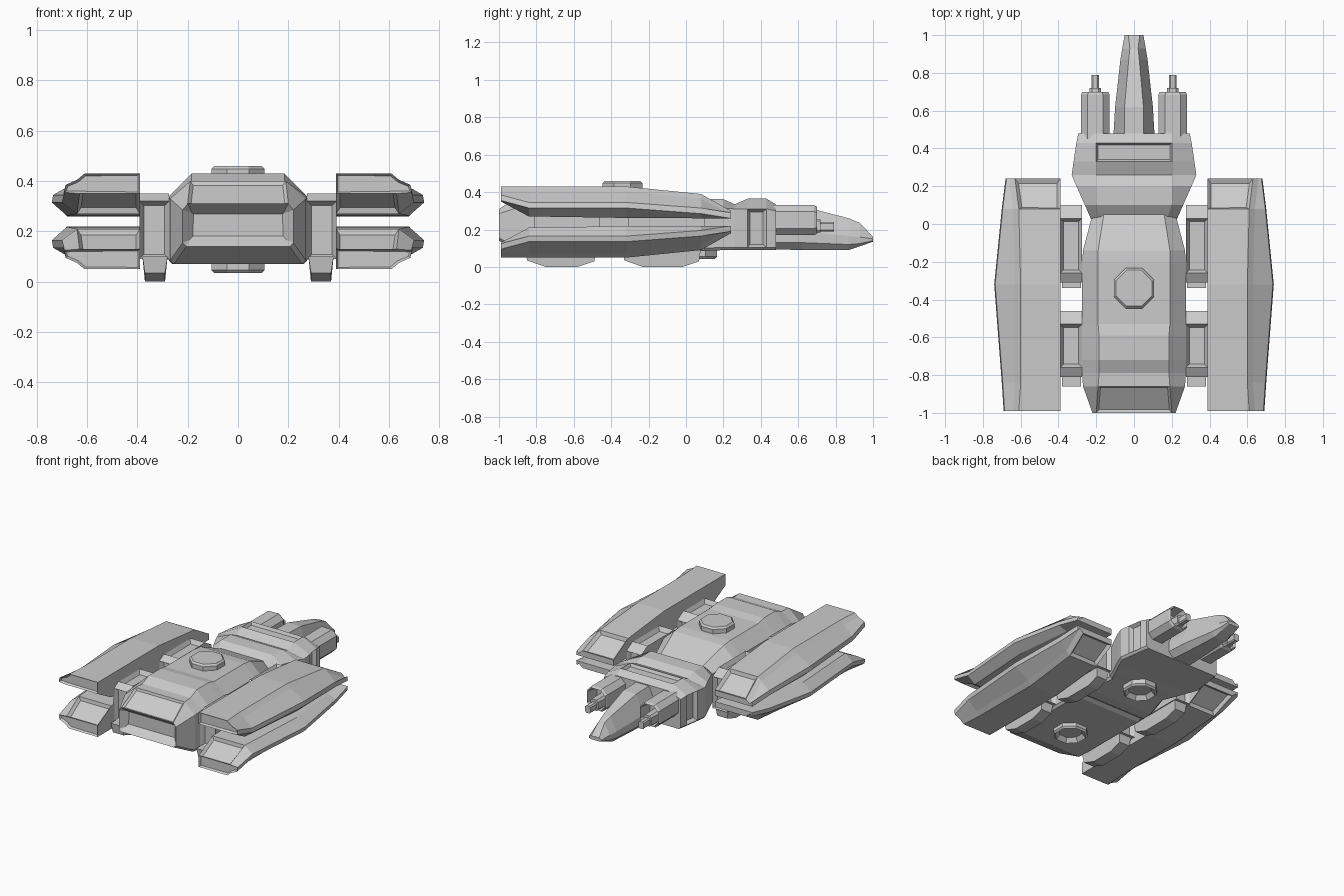
import bpy, bmesh, math
from mathutils import Matrix, Vector

if "Cube" in bpy.data.objects:
    bpy.data.objects.remove(bpy.data.objects["Cube"])


def finish(name, bm, mirror="", loc=(0, 0, 0)):
    me = bpy.data.meshes.new(name)
    bm.to_mesh(me)
    bm.free()
    ob = bpy.data.objects.new(name, me)
    bpy.context.collection.objects.link(ob)
    ob.location = loc
    if mirror:
        m = ob.modifiers.new("mirror", "MIRROR")
        m.use_axis = ["X" in mirror, "Y" in mirror, "Z" in mirror]
        m.use_mirror_merge = False
    return ob


def loft(sections):
    """Skin closed (x, z) loops placed along y."""
    bm = bmesh.new()
    rings = [[bm.verts.new((x, y, z)) for x, z in pts] for y, pts in sections]
    for a, b in zip(rings, rings[1:]):
        n = len(a)
        for i in range(n):
            bm.faces.new((a[i], a[(i + 1) % n], b[(i + 1) % n], b[i]))
    bm.faces.new(rings[0])
    bm.faces.new(rings[-1])
    bmesh.ops.recalc_face_normals(bm, faces=bm.faces[:])
    return bm


def sym(sections):
    """Complete half loops (right side, top to bottom) to both sides."""
    return [(y, h + [(-x, z) for x, z in reversed(h)]) for y, h in sections]


def prism(profile, x0, x1, taper=0.0):
    """Extrude a (y, z) side profile from x0 to x1."""
    bm = bmesh.new()
    a = [bm.verts.new((x0, y, z)) for y, z in profile]
    b = [bm.verts.new((x1, y, z)) for y, z in profile]
    n = len(a)
    for i in range(n):
        bm.faces.new((a[i], a[(i + 1) % n], b[(i + 1) % n], b[i]))
    bm.faces.new(a)
    bm.faces.new(b)
    bmesh.ops.recalc_face_normals(bm, faces=bm.faces[:])
    return bm


def panel(bm, direction, point, thick, depth):
    """Recess the face that looks along direction and lies nearest point."""
    bm.normal_update()
    d, p = Vector(direction).normalized(), Vector(point)
    faces = [f for f in bm.faces if f.normal.dot(d) > 0.6]
    f = min(faces, key=lambda f: (f.calc_center_median() - p).length)
    bmesh.ops.inset_individual(bm, faces=[f], thickness=thick, depth=0)
    bmesh.ops.translate(bm, verts=f.verts[:], vec=f.normal * -depth)


# main hull
def hull(y, tx, tz, sx, sz, bz):
    return (y, [(tx, tz), (sx, sz), (sx, bz + 0.015), (sx - 0.015, bz)])


bm = loft(sym([
    hull(-1.0, 0.2, 0.31, 0.22, 0.285, 0.14),
    hull(-0.86, 0.19, 0.40, 0.27, 0.33, 0.07),
    hull(-0.79, 0.185, 0.40, 0.275, 0.34, 0.07),
    hull(-0.72, 0.185, 0.43, 0.275, 0.34, 0.07),
    hull(-0.59, 0.185, 0.43, 0.275, 0.34, 0.07),
    hull(-0.53, 0.19, 0.418, 0.275, 0.34, 0.07),
    hull(-0.27, 0.19, 0.418, 0.275, 0.34, 0.07),
    hull(-0.24, 0.19, 0.418, 0.275, 0.34, 0.085),
    hull(-0.21, 0.19, 0.418, 0.275, 0.34, 0.07),
    hull(-0.14, 0.19, 0.41, 0.27, 0.34, 0.07),
    hull(0.05, 0.16, 0.33, 0.22, 0.28, 0.085)]))
panel(bm, (0, -1, 0), (0, -1, 0.22), 0.045, 0.05)
panel(bm, (0, -1, 1), (0, -0.93, 0.36), 0.018, 0.012)
finish("main_hull", bm)

# forward hull block with raised bands
bm = loft(sym([
    hull(0.02, 0.17, 0.31, 0.225, 0.28, 0.085),
    hull(0.10, 0.2, 0.362, 0.26, 0.31, 0.085),
    hull(0.20, 0.2, 0.362, 0.305, 0.315, 0.09),
    hull(0.26, 0.2, 0.335, 0.33, 0.31, 0.09),
    hull(0.33, 0.2, 0.365, 0.32, 0.31, 0.09),
    hull(0.43, 0.2, 0.365, 0.305, 0.31, 0.09),
    hull(0.48, 0.2, 0.335, 0.295, 0.30, 0.09)]))
panel(bm, (0, 0, 1), (0, 0.38, 0.365), 0.015, 0.02)
for s in (-1, 1):
    panel(bm, (s, 0, 0), (s * 0.31, 0.38, 0.2), 0.022, 0.025)
finish("forward_hull", bm)

# nose
finish("nose", loft(sym([
    (0.45, [(0.05, 0.33), (0.11, 0.20), (0.11, 0.13), (0.07, 0.095)]),
    (0.62, [(0.05, 0.325), (0.10, 0.19), (0.10, 0.13), (0.06, 0.09)]),
    (0.87, [(0.028, 0.26), (0.072, 0.165), (0.072, 0.12), (0.045, 0.09)]),
    (0.93, [(0.022, 0.235), (0.062, 0.16), (0.06, 0.125), (0.04, 0.11)]),
    (1.0, [(0.03, 0.16), (0.05, 0.15), (0.048, 0.14), (0.035, 0.135)])])))


# side pods, mirrored left/right and up/down
def pod(y, out, low, knee, top, edge):
    return (y, [(0.39, low), (out - 0.06, low), (out, knee - 0.015),
                (out - 0.005, knee + 0.015), (edge + 0.03, top - 0.025),
                (edge, top), (0.39, top)])


bm = loft([
    pod(-0.99, 0.69, 0.11, 0.13, 0.19, 0.61),
    pod(-0.84, 0.70, 0.03, 0.09, 0.19, 0.60),
    pod(-0.32, 0.74, 0.022, 0.09, 0.19, 0.60),
    pod(0.08, 0.70, 0.02, 0.06, 0.15, 0.61),
    pod(0.24, 0.68, 0.02, 0.035, 0.06, 0.63)])
panel(bm, (0, -1, 0), (0.5, -0.99, 0.15), 0.01, 0.015)
panel(bm, (0, -1, -1), (0.5, -0.92, 0.07), 0.022, 0.02)
panel(bm, (0, 1, 1), (0.5, 0.16, 0.1), 0.025, 0.02)
finish("side_pod", bm, "XZ", (0, 0, 0.24))

# struts joining the hull and pods, each with a landing foot
for y0, y1, label in ((-0.81, -0.46, "rear"), (-0.31, 0.10, "front")):
    bm = prism([(y0, 0.09), (y0, 0.32), (y0 + 0.05, 0.35), (y1 - 0.07, 0.35),
                (y1, 0.31), (y1, 0.09)], 0.275, 0.392)
    panel(bm, (0, 0, 1), (0.33, (y0 + y1) / 2, 0.35), 0.025, 0.03)
    panel(bm, (0, -1, 0), (0.33, y0, 0.2), 0.025, 0.03)
    panel(bm, (0, 1, 0), (0.33, y1, 0.2), 0.025, 0.03)
    finish(label + "_strut", bm, "X")
    foot0 = y0 - 0.05 if label == "rear" else y0 - 0.03
    foot = prism([(foot0, 0.10), (foot0 + 0.01, 0.035), (foot0 + 0.11, 0.0),
                  (y1 - 0.12, 0.0), (y1 - 0.03, 0.03), (y1 - 0.02, 0.10)],
                 0.28, 0.38)
    for v in foot.verts:
        if v.co.z < 0.05:
            v.co.x += 0.01 if v.co.x < 0.33 else -0.01
    finish(label + "_foot", foot, "X")

# gun housings and barrels
def octo(cx, cz, rx, rz, c):
    return [(cx + sx * a, cz + sz * b) for sx, sz, a, b in (
        (1, 1, rx - c, rz), (1, 1, rx, rz - c), (1, -1, rx, rz - c),
        (1, -1, rx - c, rz), (-1, -1, rx - c, rz), (-1, -1, rx, rz - c),
        (-1, 1, rx, rz - c), (-1, 1, rx - c, rz))]


box = octo(0.205, 0.25, 0.075, 0.08, 0.035)
bm = loft([(0.45, box), (0.685, box), (0.70, octo(0.205, 0.25, 0.068, 0.072, 0.033))])
panel(bm, (0, 1, 0), (0.205, 0.70, 0.25), 0.015, 0.09)
finish("gun_housing", bm, "X")
finish("gun_barrel", loft([
    (0.58, octo(0.205, 0.22, 0.035, 0.04, 0.015)),
    (0.72, octo(0.205, 0.22, 0.03, 0.037, 0.012)),
    (0.72, octo(0.205, 0.215, 0.02, 0.025, 0.008)),
    (0.79, octo(0.205, 0.215, 0.02, 0.025, 0.008))]), "X")


# round hatches above and below
def hatch(name, y, z, flip):
    bm = bmesh.new()
    bmesh.ops.create_cone(bm, cap_ends=True, segments=8, radius1=0.115,
                          radius2=0.115, depth=0.04,
                          matrix=Matrix.Rotation(math.pi / 8, 4, "Z"))
    top = max(bm.faces, key=lambda f: f.calc_center_median().z)
    bmesh.ops.inset_individual(bm, faces=[top], thickness=0.012, depth=0)
    bmesh.ops.translate(bm, verts=top.verts[:], vec=(0, 0, 0.012))
    if flip:
        bmesh.ops.inset_individual(bm, faces=[top], thickness=0.025, depth=0)
        bmesh.ops.translate(bm, verts=top.verts[:], vec=(0, 0, -0.03))
        bmesh.ops.rotate(bm, verts=bm.verts[:], matrix=Matrix.Rotation(math.pi, 3, "X"))
    finish(name, bm, loc=(0, y, z))


hatch("top_hatch", -0.34, 0.428, False)
hatch("rear_belly_ring", -0.64, 0.067, True)
hatch("front_belly_ring", 0.06, 0.075, True)
